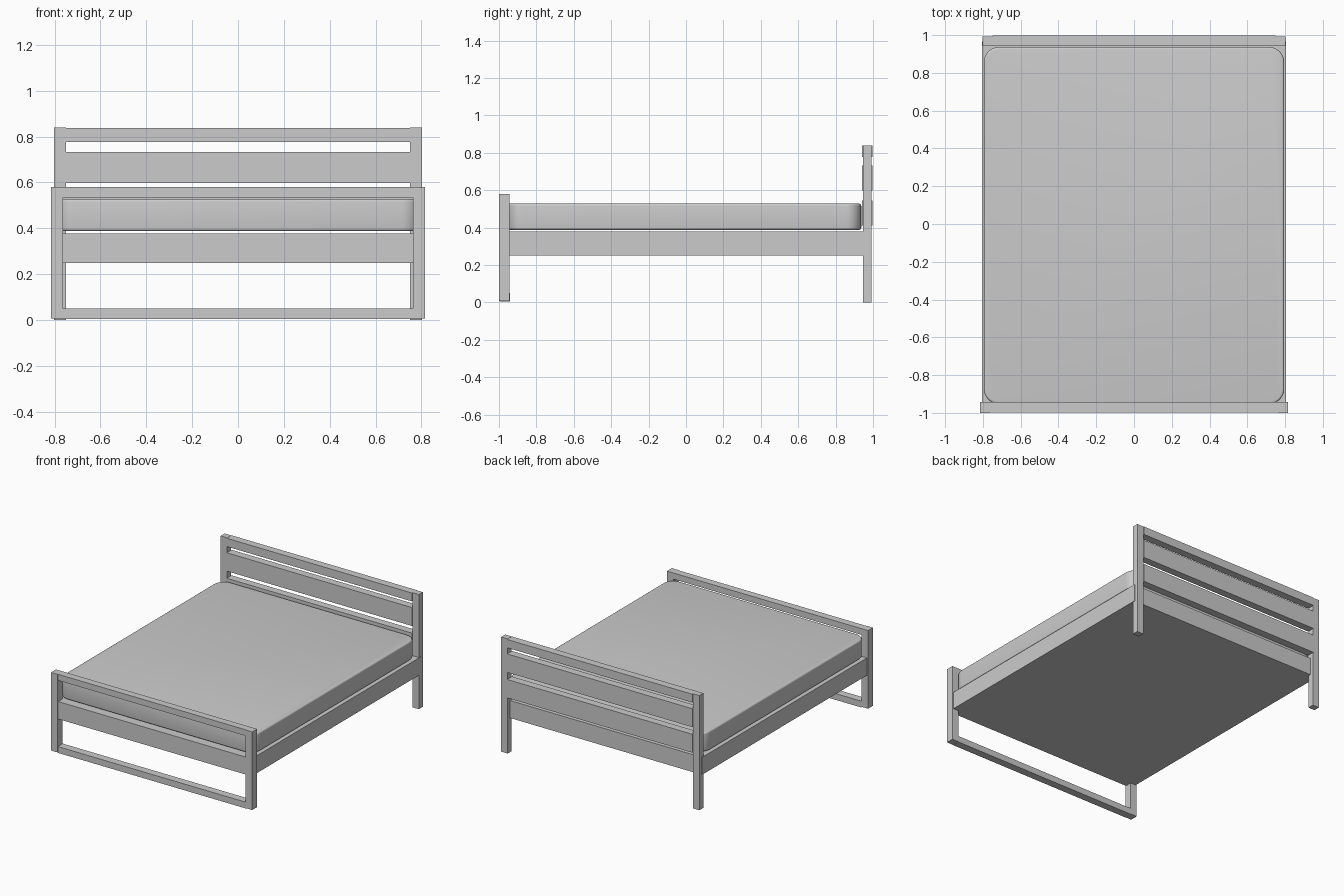
import bpy
import bmesh

if "Cube" in bpy.data.objects:
    bpy.data.objects.remove(bpy.data.objects["Cube"])


def box(name, x, y, z):
    """Box from (min, max) pairs on each axis."""
    bm = bmesh.new()
    bmesh.ops.create_cube(bm, size=1)
    for v in bm.verts:
        v.co = [r[0] if c < 0 else r[1] for c, r in zip(v.co, (x, y, z))]
    me = bpy.data.meshes.new(name)
    bm.to_mesh(me)
    bm.free()
    ob = bpy.data.objects.new(name, me)
    bpy.context.collection.objects.link(ob)
    return ob


# Posts on both sides
for side, s in (("left", -1), ("right", 1)):
    box(f"foot_post_{side}", sorted((s * 0.762, s * 0.815)), (-1, -0.943), (0.008, 0.58))
    box(f"head_post_{side}", sorted((s * 0.75, s * 0.803)), (0.946, 0.992), (0, 0.84))

# Footboard rails and panel
box("foot_top_rail", (-0.762, 0.762), (-0.997, -0.943), (0.535, 0.58))
box("foot_panel", (-0.762, 0.762), (-0.993, -0.943), (0.25, 0.378))
box("foot_bottom_rail", (-0.762, 0.762), (-0.997, -0.94), (0.004, 0.05))

# Headboard slats, slightly thicker than the posts
for name, z in (("top", (0.777, 0.838)), ("middle", (0.597, 0.732)), ("lower", (0.41, 0.545))):
    box(f"head_slat_{name}", (-0.75, 0.75), (0.942, 0.998), z)

# Bed base
box("bed_base", (-0.806, 0.806), (-0.943, 0.965), (0.25, 0.378))

# Mattress: rounded corners in plan, then softened top and bottom edges
mattress = box("mattress", (-0.795, 0.795), (-0.953, 0.937), (0.388, 0.528))
bm = bmesh.new()
bm.from_mesh(mattress.data)
upright = [e for e in bm.edges if abs(e.verts[0].co.z - e.verts[1].co.z) > 0.1]
bmesh.ops.bevel(bm, geom=upright, offset=0.08, segments=8, profile=0.5, affect='EDGES')
rims = [e for e in bm.edges if abs(e.verts[0].co.z - e.verts[1].co.z) < 0.001]
bmesh.ops.bevel(bm, geom=rims, offset=0.012, segments=4, profile=0.5, affect='EDGES')
bm.to_mesh(mattress.data)
bm.free()
bpy.context.view_layer.objects.active = mattress
mattress.select_set(True)
bpy.ops.object.shade_smooth_by_angle()
